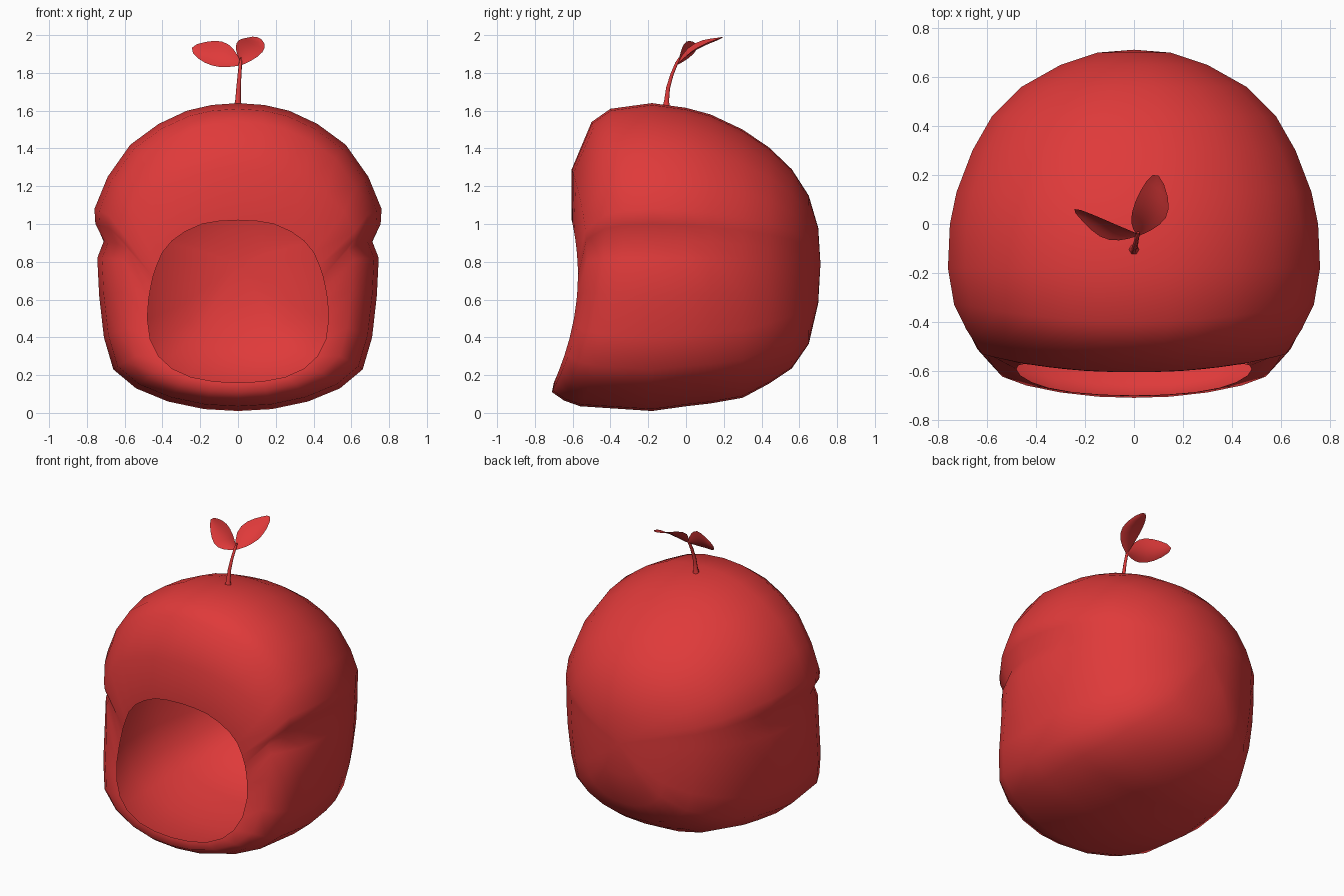
import bpy, bmesh
from mathutils import Vector

if "Cube" in bpy.data.objects:
    bpy.data.objects.remove(bpy.data.objects["Cube"])

red = bpy.data.materials.new("red")
red.diffuse_color = (0.74, 0.042, 0.042, 1)
red.use_nodes = True
red.node_tree.nodes["Principled BSDF"].inputs["Base Color"].default_value = red.diffuse_color


def make_object(name, bm, angle=1.2):
    bmesh.ops.recalc_face_normals(bm, faces=bm.faces)
    mesh = bpy.data.meshes.new(name)
    bm.to_mesh(mesh)
    bm.free()
    mesh.materials.append(red)
    ob = bpy.data.objects.new(name, mesh)
    bpy.context.collection.objects.link(ob)
    bpy.ops.object.select_all(action='DESELECT')
    ob.select_set(True)
    bpy.context.view_layer.objects.active = ob
    bpy.ops.object.shade_smooth_by_angle(angle=angle)
    return ob


def bridge(bm, a, b, closed=True):
    n = len(a)
    for i in range(n if closed else n - 1):
        j = (i + 1) % n
        bm.faces.new((a[i], a[j], b[j], b[i]))


# Half cross-section of the hood, top to bottom (x, z), with its side crease
SECTION = [(0, 1.64), (.14, 1.63), (.27, 1.60), (.42, 1.53), (.57, 1.42), (.69, 1.25),
           (.76, 1.08), (.755, 1.0), (.71, .91), (.745, .82), (.735, .62), (.71, .40),
           (.66, .23), (.54, .13), (.37, .06), (.18, .02), (0, .01)]
FILL = {7: .005, 8: .045, 9: .012, 10: .008}   # fills the crease towards the back
# Half outline of the face opening, matched point by point
RIM = [(0, 1.02), (.10, 1.015), (.19, 1.0), (.28, .96), (.35, .91), (.40, .85),
       (.43, .78), (.45, .72), (.463, .66), (.473, .60), (.48, .50), (.465, .39),
       (.42, .30), (.35, .235), (.25, .19), (.13, .167), (0, .16)]
# Stations: top z, bottom z, half width, y at top / middle / bottom, crease depth
STATIONS = [(1.29, .11, .62, -.605, -.53, -.71, .9),
            (1.54, .065, .685, -.50, -.44, -.645, 1),
            (1.61, .035, .735, -.40, -.34, -.56, 1),
            (1.64, .01, .76, -.18, -.18, -.18, 1),
            (1.615, .035, .752, 0, 0, 0, .8),
            (1.58, .05, .725, .13, .13, .13, .4),
            (1.50, .08, .66, .30, .30, .30, .1),
            (1.405, .155, .58, .44, .44, .44, 0),
            (1.29, .235, .46, .56, .56, .56, 0),
            (1.15, .365, .30, .65, .65, .65, 0),
            (.98, .58, .15, .70, .70, .70, 0)]
MID = .8


def bend(z, top, bot, yt, ym, yb):
    # quadratic y through the top, middle and bottom of a ring
    s = (z - bot) / (top - bot)
    return yt * s * (2 * s - 1) + ym * 4 * s * (1 - s) + yb * (1 - s) * (1 - 2 * s)


def ring(bm, half):
    pts = half + [(-x, y, z) for x, y, z in half[-2:0:-1]]
    return [bm.verts.new(p) for p in pts]


# Hood: open shell lofted from the opening to the back
bm = bmesh.new()
rings = [ring(bm, [(x, bend(z, 1.02, .16, -.605, -.58, -.70), z) for x, z in RIM])]
for top, bot, w, yt, ym, yb, crease in STATIONS:
    half = []
    for i, (x, z) in enumerate(SECTION):
        x = (x + FILL.get(i, 0) * (1 - crease)) * w / .76
        if z > MID:
            z = MID + (z - MID) * (top - MID) / (1.64 - MID)
        else:
            z = MID + (z - MID) * (MID - bot) / (MID - .01)
        half.append((x, bend(z, top, bot, yt, ym, yb), z))
    rings.append(ring(bm, half))
for a, b in zip(rings, rings[1:]):
    bridge(bm, a, b)
pole = bm.verts.new((0, .712, .79))
last = rings[-1]
for i in range(len(last)):
    bm.faces.new((last[i], last[(i + 1) % len(last)], pole))
make_object("hood", bm)

# Stem: tapered six-sided tube
curve = bpy.data.curves.new("stem_path", 'CURVE')
curve.dimensions = '3D'
curve.bevel_depth = 1
curve.bevel_resolution = 1
curve.use_fill_caps = True
path = [(0, -.105, 1.62, .023), (0, -.103, 1.65, .015), (.003, -.095, 1.72, .012),
        (.008, -.075, 1.79, .010), (.013, -.05, 1.85, .009), (.017, -.035, 1.88, .005)]
spline = curve.splines.new('POLY')
spline.points.add(len(path) - 1)
for p, (x, y, z, r) in zip(spline.points, path):
    p.co = (x, y, z, 1)
    p.radius = r
tmp = bpy.data.objects.new("stem_path", curve)
bpy.context.collection.objects.link(tmp)
bpy.context.view_layer.update()
mesh = bpy.data.meshes.new_from_object(tmp.evaluated_get(bpy.context.evaluated_depsgraph_get()))
bm = bmesh.new()
bm.from_mesh(mesh)
bpy.data.objects.remove(tmp)
make_object("stem", bm)


# Leaves: cupped blades between two edge curves
def leaf(name, edge_a, edge_b, cup):
    bm = bmesh.new()
    rows = []
    for a, b in zip(edge_a, edge_b):
        a, b = Vector(a), Vector(b)
        depth = Vector(cup) * (b - a).length
        rows.append([bm.verts.new(a.lerp(b, t) + depth * 4 * t * (1 - t))
                     for t in (0, .25, .5, .75, 1)])
    for r, s in zip(rows, rows[1:]):
        bridge(bm, r, s, closed=False)
    bmesh.ops.remove_doubles(bm, verts=bm.verts, dist=.0005)
    ob = make_object(name, bm, 3.0)
    mod = ob.modifiers.new("smooth", 'SUBSURF')
    mod.levels = mod.render_levels = 1
    mod.boundary_smooth = 'PRESERVE_CORNERS'


leaf("left_leaf",
     [(.015, -.04, 1.86), (-.02, -.025, 1.93), (-.08, 0, 1.975), (-.17, .04, 1.967), (-.27, .078, 1.94)],
     [(.012, -.05, 1.84), (-.06, -.072, 1.827), (-.14, -.062, 1.835), (-.215, .015, 1.872), (-.27, .078, 1.94)],
     (0, .10, -.08))
leaf("right_leaf",
     [(.012, -.045, 1.85), (-.02, 0, 1.935), (0, .09, 1.98), (.05, .18, 1.985), (.10, .228, 2.0)],
     [(.016, -.05, 1.84), (.07, -.028, 1.862), (.14, .02, 1.91), (.148, .10, 1.96), (.10, .228, 2.0)],
     (.03, .05, -.08))
